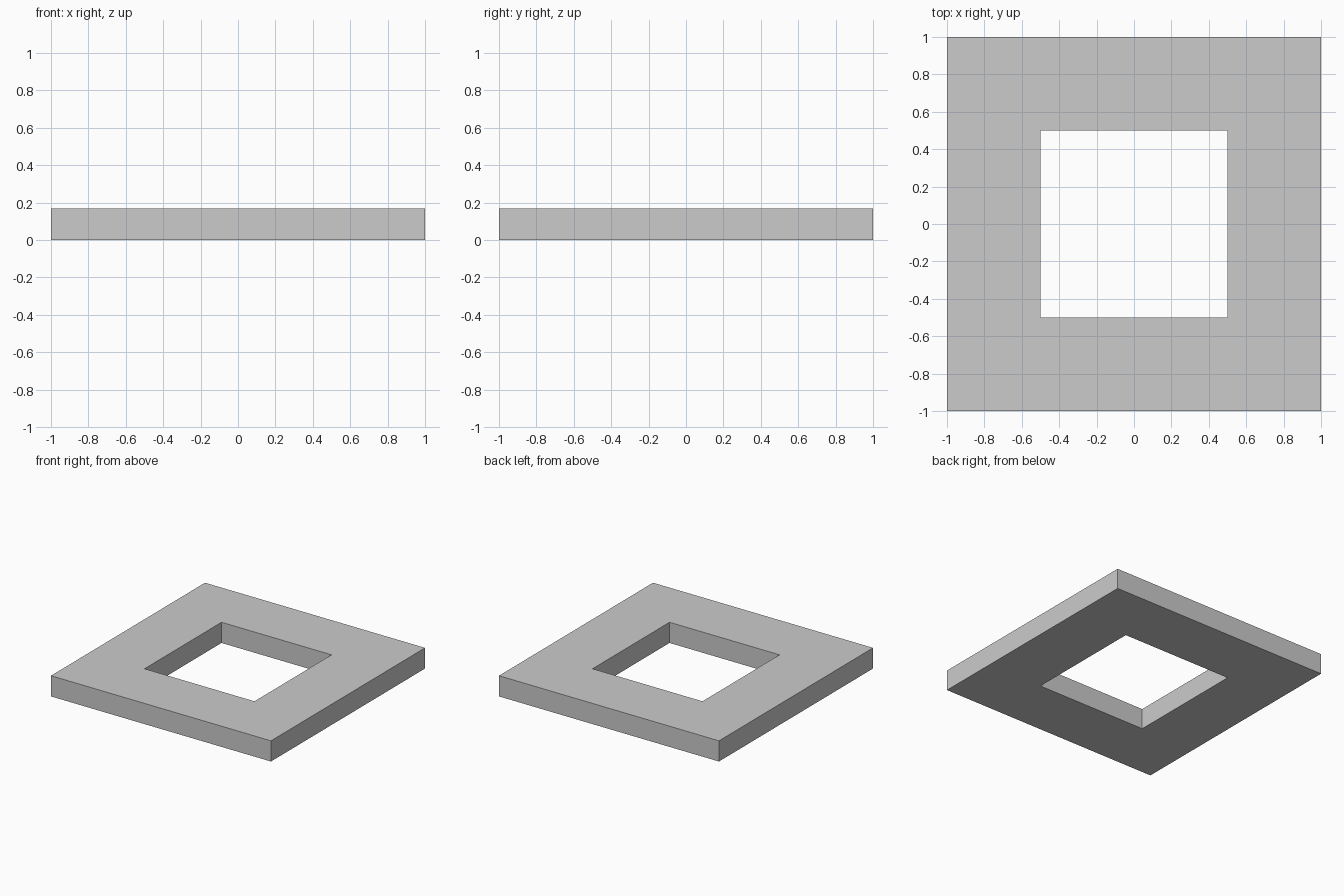
import bpy
import bmesh

if "Cube" in bpy.data.objects:
    bpy.data.objects.remove(bpy.data.objects["Cube"])

OUTER, INNER, HEIGHT = 1.0, 0.5, 0.17


def square(bm, half, z):
    """Four corner vertices, counter-clockwise."""
    return [bm.verts.new((sx * half, sy * half, z))
            for sx, sy in ((-1, -1), (1, -1), (1, 1), (-1, 1))]


# Square frame: a closed rectangular cross-section joined around four mitred corners
bm = bmesh.new()
section = [(OUTER, 0), (OUTER, HEIGHT), (INNER, HEIGHT), (INNER, 0)]
rings = [square(bm, half, z) for half, z in section]
for i, ring in enumerate(rings):
    following = rings[(i + 1) % 4]
    for k in range(4):
        n = (k + 1) % 4
        bm.faces.new((ring[k], ring[n], following[n], following[k]))
bmesh.ops.recalc_face_normals(bm, faces=bm.faces)

mesh = bpy.data.meshes.new("square_frame")
bm.to_mesh(mesh)
bm.free()
bpy.context.collection.objects.link(bpy.data.objects.new("square_frame", mesh))
